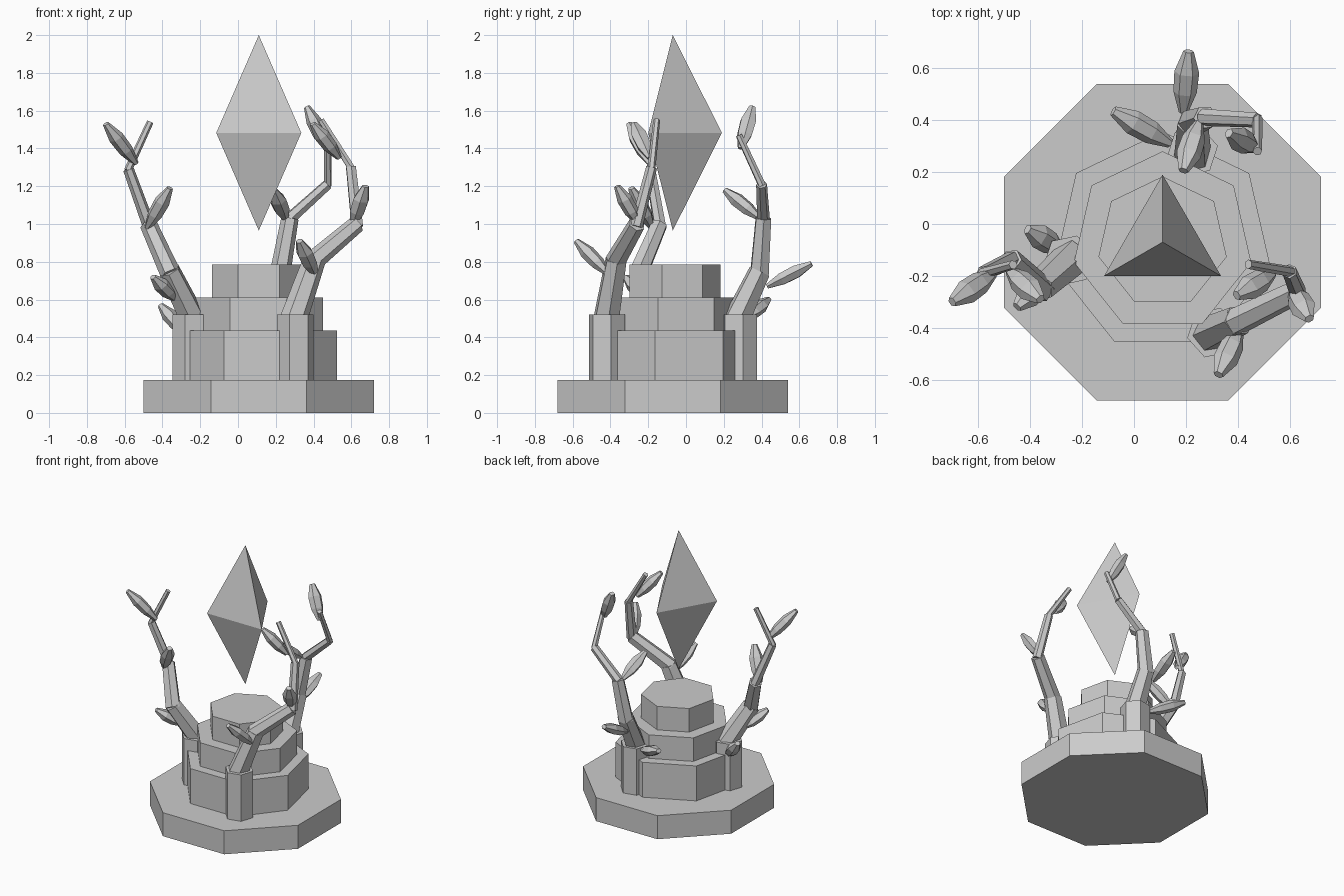
import bpy, bmesh, math
from mathutils import Vector

if "Cube" in bpy.data.objects:
    bpy.data.objects.remove(bpy.data.objects["Cube"])

CX, CY = 0.11, -0.07      # axis of the pedestal


def frame(direction):
    """Two axes across a direction; the first is horizontal."""
    d = direction.normalized()
    side = Vector((1, 0, 0)) if abs(d.z) > 0.999 else Vector((0, 0, 1)).cross(d).normalized()
    return side, d.cross(side)


def loft(name, start, end, rings, sides=6, turn=0.0, flat=1.0):
    """Flat-faced loft from start to end; rings are (fraction, radius)."""
    a, b = Vector(start), Vector(end)
    u, v = frame(b - a)
    bm = bmesh.new()
    loops = []
    for t, r in rings:
        c = a.lerp(b, t)
        if r == 0:
            loops.append([bm.verts.new(c)])
            continue
        loops.append([bm.verts.new(c + u * r * math.cos(turn + math.tau * i / sides)
                                   + v * r * flat * math.sin(turn + math.tau * i / sides))
                      for i in range(sides)])
    for lo, hi in zip(loops, loops[1:]):
        for i in range(sides):
            j = (i + 1) % sides
            if len(lo) == 1:
                bm.faces.new((lo[0], hi[j], hi[i]))
            elif len(hi) == 1:
                bm.faces.new((lo[i], lo[j], hi[0]))
            else:
                bm.faces.new((lo[i], lo[j], hi[j], hi[i]))
    for ring in (loops[0], loops[-1]):
        if len(ring) > 1:
            bm.faces.new(ring)
    bmesh.ops.recalc_face_normals(bm, faces=bm.faces)
    me = bpy.data.meshes.new(name)
    bm.to_mesh(me)
    bm.free()
    ob = bpy.data.objects.new(name, me)
    bpy.context.collection.objects.link(ob)
    return ob


# Stepped pedestal: octagonal base, three heptagonal tiers
tiers = [("base", 0, 0.175, 0.66, 8, math.pi / 8),
         ("lower_tier", 0.175, 0.435, 0.426, 7, math.pi / 2),
         ("middle_tier", 0.435, 0.61, 0.35, 7, math.pi / 2),
         ("upper_tier", 0.61, 0.785, 0.253, 7, math.pi / 2)]
for name, z0, z1, r, n, turn in tiers:
    loft(name, (CX, CY, z0), (CX, CY, z1), [(0, r), (1, r)], n, turn)

# Floating crystal
loft("crystal", (CX, CY, 0.965), (CX, CY, 2.0), [(0, 0), (0.5, 0.26), (1, 0)], 3, math.pi / 2)

# Branches: joint positions from the foot upward
branches = {
    "left": [(-.25, -.14, .175), (-.25, -.14, .52), (-.365, -.245, .755),
             (-.475, -.14, 1.0), (-.58, -.19, 1.29), (-.465, -.157, 1.54)],
    "right": [(.303, -.418, .175), (.303, -.418, .52), (.405, -.37, .81),
              (.63, -.26, 1.0), (.598, -.182, 1.3), (.44, -.155, 1.55)],
    "back": [(.225, .28, .175), (.225, .28, .52), (.225, .39, .75),
             (.275, .41, 1.03), (.475, .40, 1.21), (.475, .28, 1.47)],
}
radii = [(.1, .1), (.073, .06), (.055, .046), (.034, .029), (.021, .018)]
for side, pts in branches.items():
    for i, (r0, r1) in enumerate(radii):
        a, b = Vector(pts[i]), Vector(pts[i + 1])
        if i:
            a -= (b - a).normalized() * r0 * 0.4     # sink into the joint
        loft(f"{side}_branch_{i + 1}", a, b, [(0, r0), (1, r1)], 6, math.radians(12))

# Leaves: stem point and tip
leaves = [
    ((-.54, -.19, 1.32), (-.70, -.30, 1.53)),
    ((-.48, -.18, .98), (-.36, -.29, 1.19)),
    ((-.33, -.20, .60), (-.45, -.32, .72)),
    ((-.28, -.10, .42), (-.41, -.02, .57)),
    ((.405, -.41, .735), (.325, -.58, .91)),
    ((.61, -.25, 1.0), (.675, -.365, 1.20)),
    ((.535, -.19, 1.35), (.395, -.275, 1.53)),
    ((.19, .43, .67), (.21, .665, .79)),
    ((.25, .39, 1.03), (.19, .205, 1.18)),
    ((.14, .31, .50), (-.08, .435, .60)),
    ((.47, .29, 1.40), (.365, .35, 1.62)),
]
for i, (stem, tip) in enumerate(leaves):
    loft(f"leaf_{i + 1}", stem, tip,
         [(0, .018), (.33, .045), (.66, .048), (1, .02)], 6, 0, 0.8)
